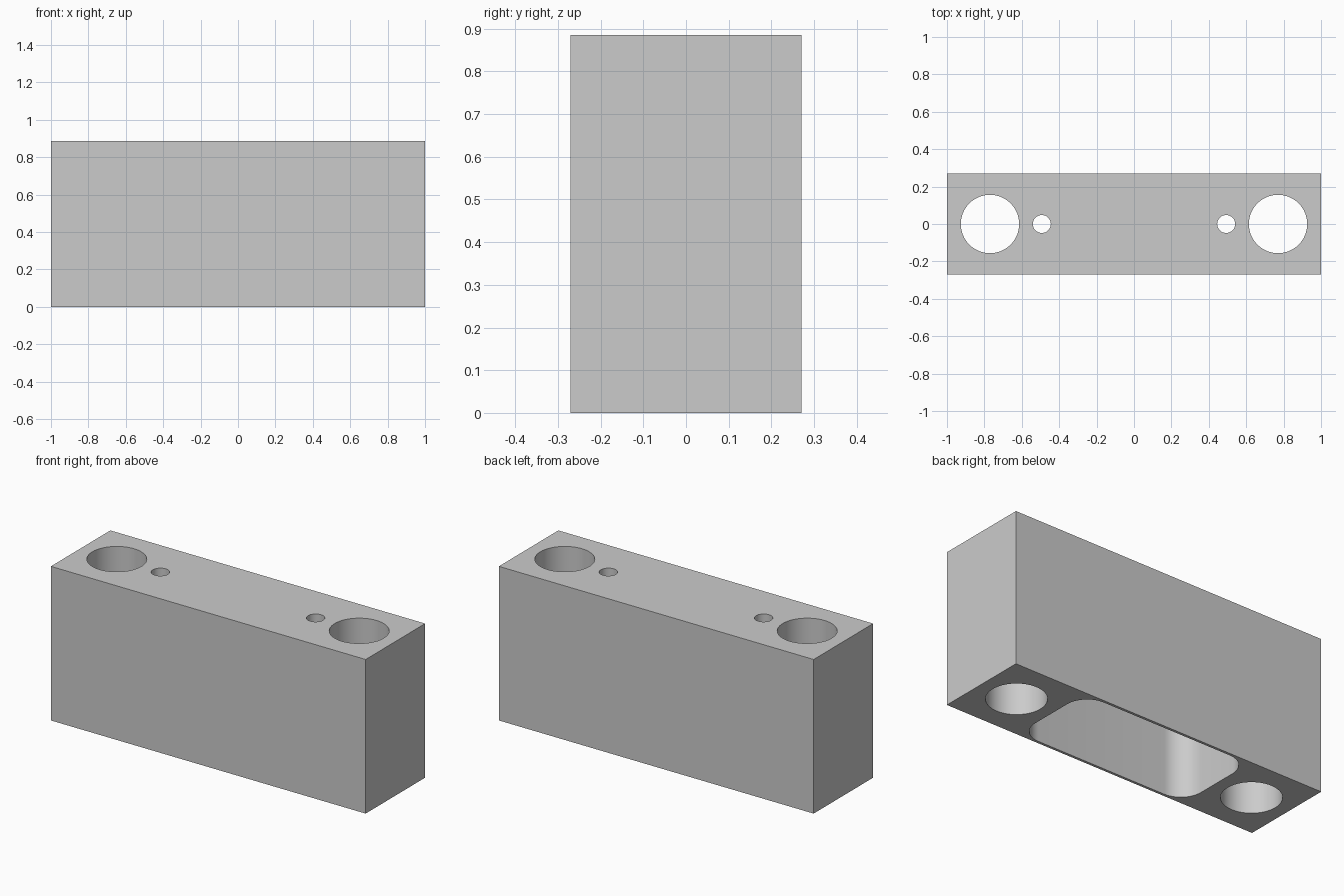
import bpy
import bmesh
from math import cos, sin, pi, radians

if "Cube" in bpy.data.objects:
    bpy.data.objects.remove(bpy.data.objects["Cube"], do_unlink=True)

LENGTH, DEPTH, HEIGHT = 2.0, 0.54, 0.885
POCKET_X, POCKET_Y, POCKET_TOP, POCKET_R = 0.542, 0.255, 0.74, 0.13

grey = bpy.data.materials.new("plain grey")
grey.use_nodes = True
grey.diffuse_color = (0.6, 0.6, 0.6, 1)
grey.node_tree.nodes["Principled BSDF"].inputs["Base Color"].default_value = (0.6, 0.6, 0.6, 1)


def prism(name, outline, z0, z1):
    """Extrude a flat outline from z0 up to z1."""
    bm = bmesh.new()
    base = bm.faces.new([bm.verts.new((x, y, z0)) for x, y in outline])
    top = bmesh.ops.extrude_face_region(bm, geom=[base])["geom"]
    verts = [v for v in top if isinstance(v, bmesh.types.BMVert)]
    bmesh.ops.translate(bm, verts=verts, vec=(0, 0, z1 - z0))
    bmesh.ops.recalc_face_normals(bm, faces=bm.faces)
    mesh = bpy.data.meshes.new(name)
    bm.to_mesh(mesh)
    bm.free()
    mesh.materials.append(grey)
    obj = bpy.data.objects.new(name, mesh)
    bpy.context.collection.objects.link(obj)
    return obj


def circle(cx, r, n):
    return [(cx + r * cos(2 * pi * i / n), r * sin(2 * pi * i / n)) for i in range(n)]


def rounded_rect(hx, hy, r, steps=12):
    points = []
    for corner, (sx, sy) in enumerate([(1, 1), (-1, 1), (-1, -1), (1, -1)]):
        for i in range(steps + 1):
            a = (corner + i / steps) * pi / 2
            points.append((sx * (hx - r) + r * cos(a), sy * (hy - r) + r * sin(a)))
    return points


# Solid block
hx, hy = LENGTH / 2, DEPTH / 2
block = prism("block", [(-hx, -hy), (hx, -hy), (hx, hy), (-hx, hy)], 0, HEIGHT)

# Pocket open at the bottom, through bores at the ends, small holes into the pocket
cutters = [prism("pocket_cutter", rounded_rect(POCKET_X, POCKET_Y, POCKET_R), -0.1, POCKET_TOP)]
for side, sign in (("right", -1), ("left", 1)):
    cutters.append(prism(side + "_bore_cutter", circle(sign * 0.77, 0.156, 64), -0.1, HEIGHT + 0.1))
    cutters.append(prism(side + "_small_hole_cutter", circle(sign * 0.493, 0.048, 48),
                         POCKET_TOP - 0.1, HEIGHT + 0.1))

bpy.ops.object.select_all(action="DESELECT")
block.select_set(True)
bpy.context.view_layer.objects.active = block
for cutter in cutters:
    mod = block.modifiers.new(cutter.name, "BOOLEAN")
    mod.operation = "DIFFERENCE"
    mod.solver = "EXACT"
    mod.object = cutter
    bpy.ops.object.modifier_apply(modifier=mod.name)
    bpy.data.objects.remove(cutter, do_unlink=True)

bpy.ops.object.shade_smooth_by_angle(angle=radians(30))
